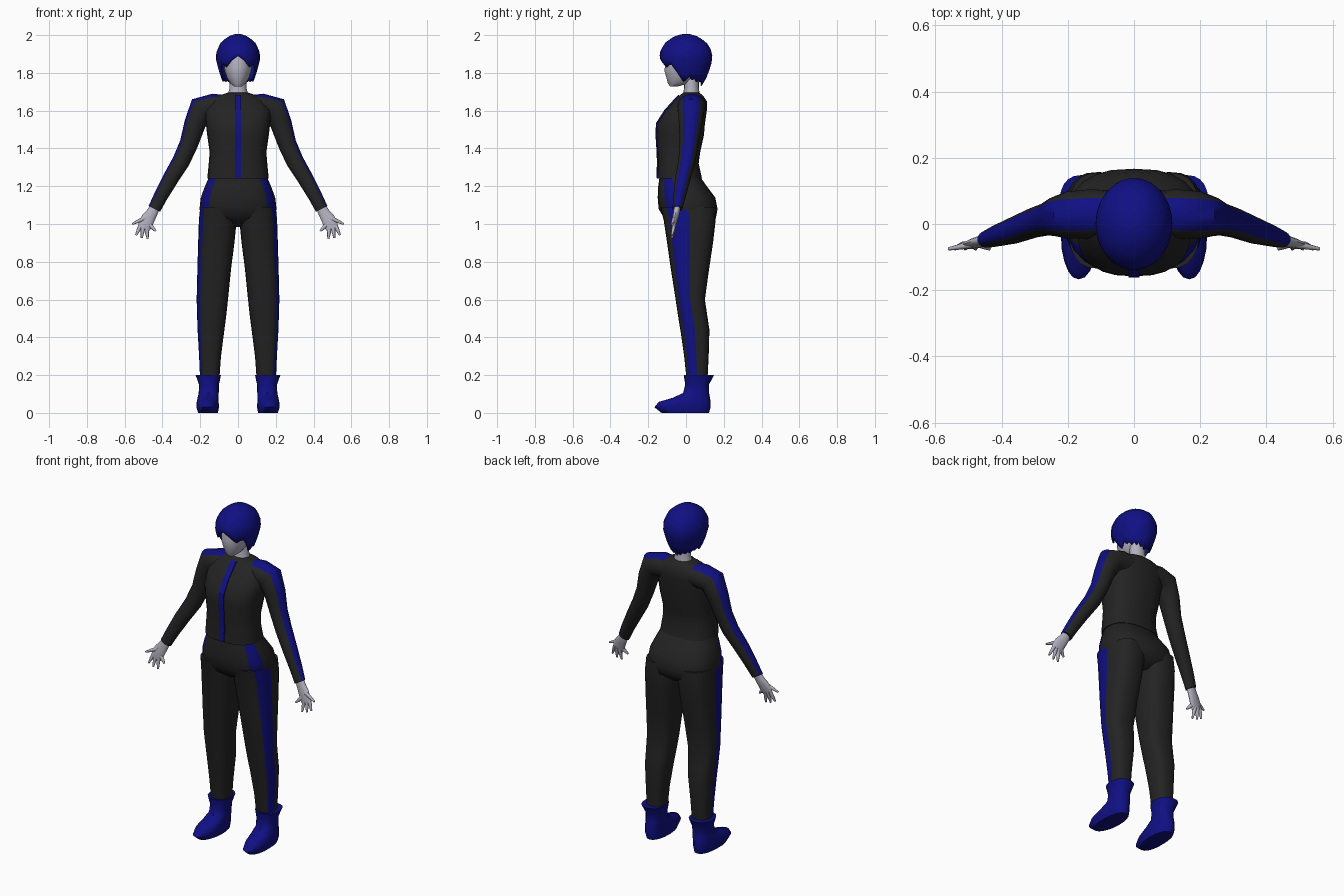
import bpy
import bmesh
from math import sin, cos, radians, degrees, pi
from mathutils import Vector

default_cube = bpy.data.objects.get("Cube")
if default_cube:
    bpy.data.objects.remove(default_cube, do_unlink=True)


def make_material(name, rgb):
    material = bpy.data.materials.new(name)
    material.use_nodes = True
    material.diffuse_color = (*rgb, 1)
    material.node_tree.nodes["Principled BSDF"].inputs["Base Color"].default_value = (*rgb, 1)
    return material


BLACK = make_material("black_cloth", (0.017, 0.017, 0.017))
BLUE = make_material("deep_blue", (0.005, 0.005, 0.23))
SKIN = make_material("pale_skin", (0.45, 0.44, 0.52))


def no_stripe(angle):
    return False


def build(name, rings, materials, stripe=no_stripe, side=1, cap_end=True, crease=50):
    """Skin a stack of point rings; columns chosen by the stripe rule get the second material."""
    bm = bmesh.new()
    loops = [[bm.verts.new((p.x * side, p.y, p.z)) for p in ring] for ring in rings]
    count = len(loops[0])
    for low, high in zip(loops, loops[1:]):
        for i in range(count):
            j = (i + 1) % count
            face = bm.faces.new((low[i], low[j], high[j], high[i]))
            face.material_index = int(stripe(360 * (i + 0.5) / count))
    bm.faces.new(loops[0])
    if cap_end:
        bm.faces.new(loops[-1])
    bmesh.ops.recalc_face_normals(bm, faces=bm.faces)
    mesh = bpy.data.meshes.new(name)
    bm.to_mesh(mesh)
    bm.free()
    for material in materials:
        mesh.materials.append(material)
    obj = bpy.data.objects.new(name, mesh)
    bpy.context.collection.objects.link(obj)
    bpy.ops.object.select_all(action='DESELECT')
    obj.select_set(True)
    bpy.context.view_layer.objects.active = obj
    bpy.ops.object.shade_smooth_by_angle(angle=radians(crease))
    return obj


def soft(value, power):
    return abs(value) ** power * (1 if value > 0 else -1)


def stack(sections, count=24, power=0.8):
    """Level ovals from (z, centre x, half width, front y, back y)."""
    rings = []
    for z, cx, half, front, back in sections:
        turns = [2 * pi * i / count for i in range(count)]
        rings.append([Vector((cx + half * soft(cos(a), power),
                              (front + back) / 2 + (back - front) / 2 * soft(sin(a), power),
                              z)) for a in turns])
    return rings


def sweep(path, count):
    """Ovals across a path of (x, y, z, radius in the front plane, radius in depth)."""
    points = [Vector(p[:3]) for p in path]
    rings = []
    for i, (centre, p) in enumerate(zip(points, path)):
        tangent = points[min(i + 1, len(points) - 1)] - points[max(i - 1, 0)]
        across = Vector((-tangent.z, 0, tangent.x)).normalized()
        depth = Vector((0, 1, 0))
        turns = [2 * pi * k / count for k in range(count)]
        rings.append([centre + across * p[3] * cos(a) + depth * p[4] * sin(a) for a in turns])
    return rings


def lookup(table, value):
    """Linear interpolation in a rising table of pairs."""
    for (a, va), (b, vb) in zip(table, table[1:]):
        if value <= b:
            return va + (vb - va) * (value - a) / (b - a)
    return table[-1][1]


# Jacket body
torso = [(1.24, 0, .163, -.153, .085), (1.32, 0, .155, -.15, .067), (1.38, 0, .15, -.152, .075),
         (1.47, 0, .163, -.158, .095), (1.53, 0, .17, -.155, .10), (1.6, 0, .175, -.11, .11),
         (1.65, 0, .15, -.065, .11), (1.68, 0, .10, -.035, .09), (1.695, 0, .055, -.015, .07)]
build("jacket_body", stack(torso), [BLACK])

# Zip strip: a thin plate that follows the chest
bm = bmesh.new()
rows = [[bm.verts.new((x, front - 0.004, z + 0.004)) for x in (-.017, .017)]
        for z, _, _, front, _ in torso[:-1]]
for low, high in zip(rows, rows[1:]):
    bm.faces.new((low[0], low[1], high[1], high[0]))
mesh = bpy.data.meshes.new("zip_strip")
bm.to_mesh(mesh)
bm.free()
mesh.materials.append(BLUE)
zip_strip = bpy.data.objects.new("zip_strip", mesh)
bpy.context.collection.objects.link(zip_strip)
zip_strip.modifiers.new("thickness", 'SOLIDIFY').thickness = 0.008

# Trouser top, with the start of both side stripes
pelvis = [(1.25, 0, .153, -.14, .075), (1.2, 0, .175, -.147, .11), (1.14, 0, .197, -.15, .155),
          (1.08, 0, .204, -.145, .167), (1.03, 0, .19, -.115, .158), (.985, 0, .07, -.05, .10)]
build("trouser_top", stack(pelvis), [BLACK, BLUE],
      lambda a: 315 < a < 350 or 190 < a < 225)

# Neck and head
neck = [(1.64, 0, .06, -.03, .08), (1.69, 0, .053, -.015, .072), (1.72, 0, .045, -.01, .068),
        (1.8, 0, .045, -.01, .068)]
build("neck", stack(neck, 16, 1), [SKIN])
head = [(1.728, 0, .02, -.085, -.045), (1.745, 0, .042, -.096, .02), (1.775, 0, .06, -.104, .06),
        (1.81, 0, .071, -.114, .08), (1.83, 0, .075, -.112, .09), (1.9, 0, .08, -.11, .1),
        (1.95, 0, .06, -.085, .08)]
build("head", stack(head, 20, 1), [SKIN])

# Hair: a cap whose lower edge rises over the face and hangs at the sides and nape
half_width = [(1.73, .06), (1.77, .08), (1.82, .096), (1.87, .108), (1.91, .107),
              (1.955, .085), (1.985, .05), (1.996, .022), (2, 0)]
hem = [(0, 1.89), (18, 1.865), (35, 1.83), (52, 1.852), (65, 1.81), (80, 1.755),
       (100, 1.77), (120, 1.755), (150, 1.75), (180, 1.735)]
columns, levels = 40, 10
hair = []
for k in range(1, levels + 1):
    drop = 1 - cos(k / levels * pi / 2)
    ring = []
    for i in range(columns):
        a = 2 * pi * i / columns
        from_front = min(degrees(a), 360 - degrees(a))
        end = lookup(hem, from_front) + (0.012 * (i % 2) if from_front > 85 else 0)
        z = 2 - (2 - end) * drop
        r = lookup(half_width, z)
        ring.append(Vector((r * sin(a), -1.22 * r * cos(a), z)))
    hair.append(ring)
hair_cap = build("hair", hair, [BLUE], cap_end=False)
shell = hair_cap.modifiers.new("thickness", 'SOLIDIFY')
shell.thickness = 0.008
shell.offset = -1

# Paired parts, written for the left side
leg = [(1.09, .105, .095, -.135, .155), (1.02, .107, .1, -.118, .157), (.9, .115, .096, -.1, .143),
       (.76, .126, .089, -.08, .122), (.6, .136, .083, -.055, .1), (.5, .14, .076, -.04, .115),
       (.44, .143, .071, -.03, .124), (.3, .148, .058, -.01, .12), (.16, .15, .05, .005, .113)]
boot = [(0, .158, .052, -.13, .122), (.03, .16, .06, -.167, .13), (.058, .16, .058, -.145, .13),
        (.08, .158, .056, -.07, .127), (.105, .155, .053, -.015, .122), (.15, .154, .053, -.004, .122),
        (.2, .157, .067, -.012, .148)]
arm = [(.04, .035, 1.62, .06, .065), (.13, .03, 1.62, .07, .076), (.195, .027, 1.607, .072, .072),
       (.228, .024, 1.53, .057, .062), (.26, .016, 1.425, .049, .05), (.3, .005, 1.335, .047, .046),
       (.36, -.018, 1.235, .042, .041), (.41, -.034, 1.145, .037, .033), (.443, -.046, 1.08, .034, .026)]
palm = [(.435, -.045, 1.1, .026, .018), (.455, -.05, 1.06, .03, .017), (.475, -.057, 1.03, .036, .015),
        (.49, -.063, 1.0, .038, .012), (.498, -.067, .975, .032, .008)]
digits = {"thumb": ((.485, 1.035), (.56, 1.0)),
          "first_finger": ((.515, .995), (.54, .94)),
          "middle_finger": ((.502, .99), (.51, .925)),
          "ring_finger": ((.485, .985), (.478, .92)),
          "little_finger": ((.467, .995), (.436, .963))}

for label, side in (("left", 1), ("right", -1)):
    build(label + "_leg", stack(leg, 24, 0.75), [BLACK, BLUE], lambda a: a > 315, side)
    # Toes turn slightly outwards
    boot_rings = stack(boot, 20, 0.85)
    for ring in boot_rings:
        for p in ring:
            p.x -= 0.05 * min(p.y, 0)
            if p.y < -0.05:
                p.x = .16 + (p.x - .16) * (1 + 1.5 * (p.y + 0.05))
    build(label + "_boot", boot_rings, [BLUE], side=side)
    build(label + "_sleeve", sweep(arm, 18), [BLACK, BLUE], lambda a: a < 40 or a > 320, side)
    build(label + "_palm", sweep(palm, 12), [SKIN], side=side)
    for name, ((x, z), (tip_x, tip_z)) in digits.items():
        path = [(x, -.062, z, .012, .01),
                ((x + tip_x) / 2, -.068, (z + tip_z) / 2, .01, .009),
                (tip_x, -.075, tip_z, .005, .005)]
        build(label + "_" + name, sweep(path, 8), [SKIN], side=side)
